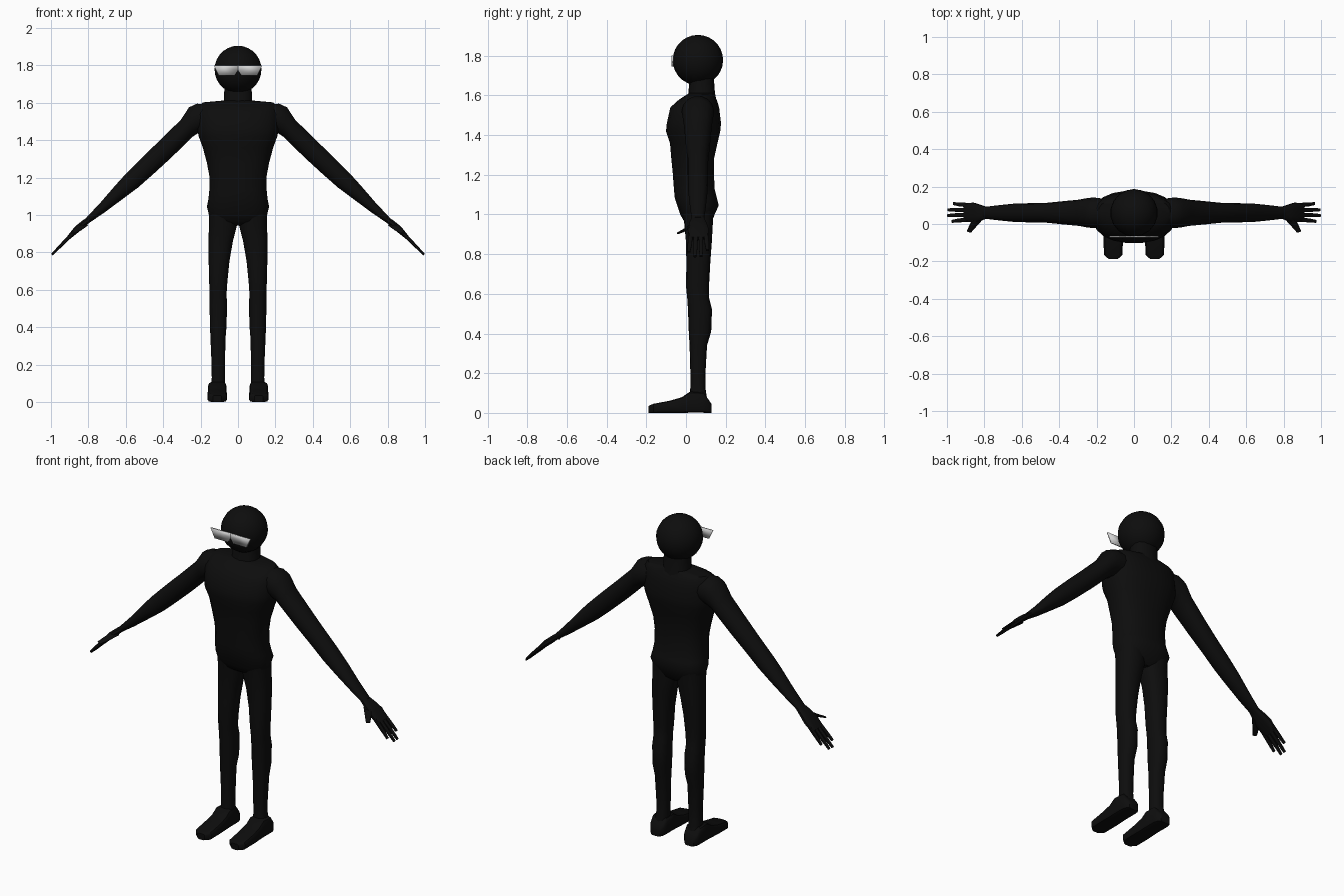
import bpy, bmesh, math
from mathutils import Vector


def material(name, rgb):
    m = bpy.data.materials.new(name)
    m.diffuse_color = (*rgb, 1)
    return m


BLACK = material("matte black", (0.004, 0.004, 0.004))
OLIVE = material("olive gold", (0.45, 0.38, 0.03))
GREY = material("light grey", (0.65, 0.65, 0.65))


def finish(bm, name, mats, mirror=True, angle=40):
    bmesh.ops.recalc_face_normals(bm, faces=bm.faces)
    me = bpy.data.meshes.new(name)
    bm.to_mesh(me)
    bm.free()
    for m in mats:
        me.materials.append(m)
    ob = bpy.data.objects.new(name, me)
    bpy.context.collection.objects.link(ob)
    bpy.context.view_layer.objects.active = ob
    ob.select_set(True)
    bpy.ops.object.shade_smooth_by_angle(angle=math.radians(angle))
    ob.select_set(False)
    if mirror:
        ob.modifiers.new("Mirror", 'MIRROR').use_mirror_merge = False
    return ob


def loft(bm, rings, n=14, power=2.4):
    """Skin rounded cross-sections given as (centre, half axis u, half axis v)."""
    loops = []
    for c, u, v in rings:
        c, u, v = Vector(c), Vector(u), Vector(v)
        loop = []
        for i in range(n):
            a = 2 * math.pi * (i + 0.5) / n
            ca, sa = math.cos(a), math.sin(a)
            ca = math.copysign(abs(ca) ** (2 / power), ca)
            sa = math.copysign(abs(sa) ** (2 / power), sa)
            loop.append(bm.verts.new(c + u * ca + v * sa))
        loops.append(loop)
    for a, b in zip(loops, loops[1:]):
        for i in range(n):
            j = (i + 1) % n
            bm.faces.new((a[i], a[j], b[j], b[i]))
    bm.faces.new(loops[0])
    bm.faces.new(loops[-1])


def column(z, x0, x1, y0, y1):
    """Horizontal cross-section from its extents."""
    return (((x0 + x1) / 2, (y0 + y1) / 2, z), ((x1 - x0) / 2, 0, 0), (0, (y1 - y0) / 2, 0))


# Head
bm = bmesh.new()
bmesh.ops.create_uvsphere(bm, u_segments=18, v_segments=14, radius=0.127)
bmesh.ops.translate(bm, verts=bm.verts, vec=(0, 0.06, 1.778))
finish(bm, "head", [BLACK], mirror=False)

# Neck
bm = bmesh.new()
loft(bm, [column(1.57, -0.085, 0.085, 0.0, 0.155),
          column(1.61, -0.076, 0.076, 0.012, 0.146),
          column(1.72, -0.074, 0.074, 0.02, 0.138)])
finish(bm, "neck", [BLACK], mirror=False)

# Torso: height, half width, front, back
bm = bmesh.new()
torso = [(0.945, 0.10, 0.02, 0.11), (0.965, 0.148, -0.01, 0.132), (1.0, 0.157, -0.03, 0.145),
         (1.045, 0.168, -0.045, 0.166), (1.085, 0.160, -0.058, 0.156), (1.13, 0.155, -0.062, 0.145),
         (1.21, 0.155, -0.068, 0.142), (1.28, 0.168, -0.075, 0.142), (1.36, 0.19, -0.082, 0.16),
         (1.42, 0.212, -0.102, 0.174), (1.46, 0.22, -0.098, 0.178), (1.54, 0.22, -0.08, 0.168),
         (1.58, 0.212, -0.035, 0.155), (1.602, 0.19, 0.0, 0.14), (1.612, 0.08, 0.015, 0.14)]
loft(bm, [column(z, -w, w, f, b) for z, w, f, b in torso], n=20)
finish(bm, "torso", [BLACK], mirror=False)

# Legs: height, inner, outer, front, back
bm = bmesh.new()
legs = [(1.03, 0.0, 0.155, -0.02, 0.14), (0.95, 0.003, 0.156, -0.008, 0.135),
        (0.86, 0.026, 0.160, 0.0, 0.13), (0.75, 0.045, 0.158, 0.002, 0.122),
        (0.64, 0.056, 0.155, 0.0, 0.116), (0.58, 0.060, 0.153, 0.006, 0.116),
        (0.52, 0.058, 0.153, 0.010, 0.131), (0.41, 0.060, 0.151, 0.014, 0.127),
        (0.34, 0.066, 0.148, 0.018, 0.106), (0.20, 0.069, 0.142, 0.022, 0.098),
        (0.13, 0.070, 0.141, 0.022, 0.097), (0.05, 0.068, 0.15, 0.015, 0.11)]
loft(bm, [column(*s) for s in legs])
finish(bm, "legs", [BLACK])

# Feet: y, half width, sole to instep height
bm = bmesh.new()
feet = [(0.129, 0.030, 0.045), (0.112, 0.045, 0.07), (0.085, 0.05, 0.105), (0.02, 0.05, 0.108),
        (-0.02, 0.05, 0.08), (-0.08, 0.052, 0.062), (-0.165, 0.051, 0.046), (-0.188, 0.024, 0.036)]
loft(bm, [((0.111, y, h / 2), (w, 0, 0), (0, 0, h / 2)) for y, w, h in feet], n=12, power=5)
finish(bm, "feet", [BLACK])

# Arms: upper edge, lower edge, half depth
bm = bmesh.new()
arms = [((0.16, 1.595), (0.16, 1.45), 0.075), ((0.22, 1.597), (0.215, 1.435), 0.082),
        ((0.262, 1.578), (0.245, 1.415), 0.078), ((0.305, 1.512), (0.285, 1.375), 0.07),
        ((0.40, 1.418), (0.36, 1.302), 0.062), ((0.50, 1.322), (0.455, 1.215), 0.052),
        ((0.60, 1.222), (0.535, 1.145), 0.051), ((0.66, 1.155), (0.62, 1.082), 0.049),
        ((0.74, 1.062), (0.715, 1.012), 0.040), ((0.81, 0.988), (0.795, 0.958), 0.031)]
rings = []
for (ux, uz), (lx, lz), d in arms:
    rings.append((((ux + lx) / 2, 0.06, (uz + lz) / 2), ((ux - lx) / 2, 0, (uz - lz) / 2), (0, d, 0)))
loft(bm, rings, power=2.1)
finish(bm, "arms", [BLACK])

# Hands: palm, four fingers and thumb
NORMAL = Vector((0.71, 0, 0.70))


def slab(x, y, z, half_width, half_thick):
    return ((x, y, z), NORMAL * half_thick, (0, half_width, 0))


bm = bmesh.new()
loft(bm, [slab(0.785, 0.06, 0.985, 0.03, 0.015), slab(0.825, 0.06, 0.955, 0.044, 0.017),
          slab(0.86, 0.062, 0.925, 0.053, 0.018), slab(0.905, 0.062, 0.88, 0.05, 0.011)],
     n=12, power=3)
for base_y, tip_y, tip_x in [(0.101, 0.109, 0.965), (0.075, 0.076, 0.994),
                             (0.049, 0.046, 0.995), (0.024, 0.014, 0.972)]:
    tip_z = 0.885 - (tip_x - 0.9) * 1.02
    loft(bm, [slab(0.885, base_y, 0.9, 0.012, 0.011),
              slab((0.9 + tip_x) / 2, (base_y + tip_y) / 2, (0.885 + tip_z) / 2, 0.011, 0.009),
              slab(tip_x, tip_y, tip_z, 0.008, 0.006)], n=8, power=3)
loft(bm, [((0.825, 0.035, 0.95), (0.02, 0.004, 0), NORMAL * 0.014),
          ((0.855, 0.0, 0.925), (0.015, 0.008, 0), NORMAL * 0.012),
          ((0.883, -0.042, 0.905), (0.01, 0.004, 0), NORMAL * 0.007)], n=8, power=2.5)
finish(bm, "hands", [BLACK])

# Glasses: lens plates inset from their rims
bm = bmesh.new()
outline = [(0.0, 1.80), (0.0, 1.775), (0.018, 1.745), (0.103, 1.745), (0.13, 1.80)]
face = bm.faces.new([bm.verts.new((x, -0.068, z)) for x, z in outline])
rim = bmesh.ops.inset_region(bm, faces=[face], thickness=0.006)["faces"]
for f in bm.faces:
    f.material_index = 0 if f in rim else 1
glasses = finish(bm, "glasses", [OLIVE, GREY])
solid = glasses.modifiers.new("Thickness", 'SOLIDIFY')
solid.thickness = 0.008
solid.offset = 0
